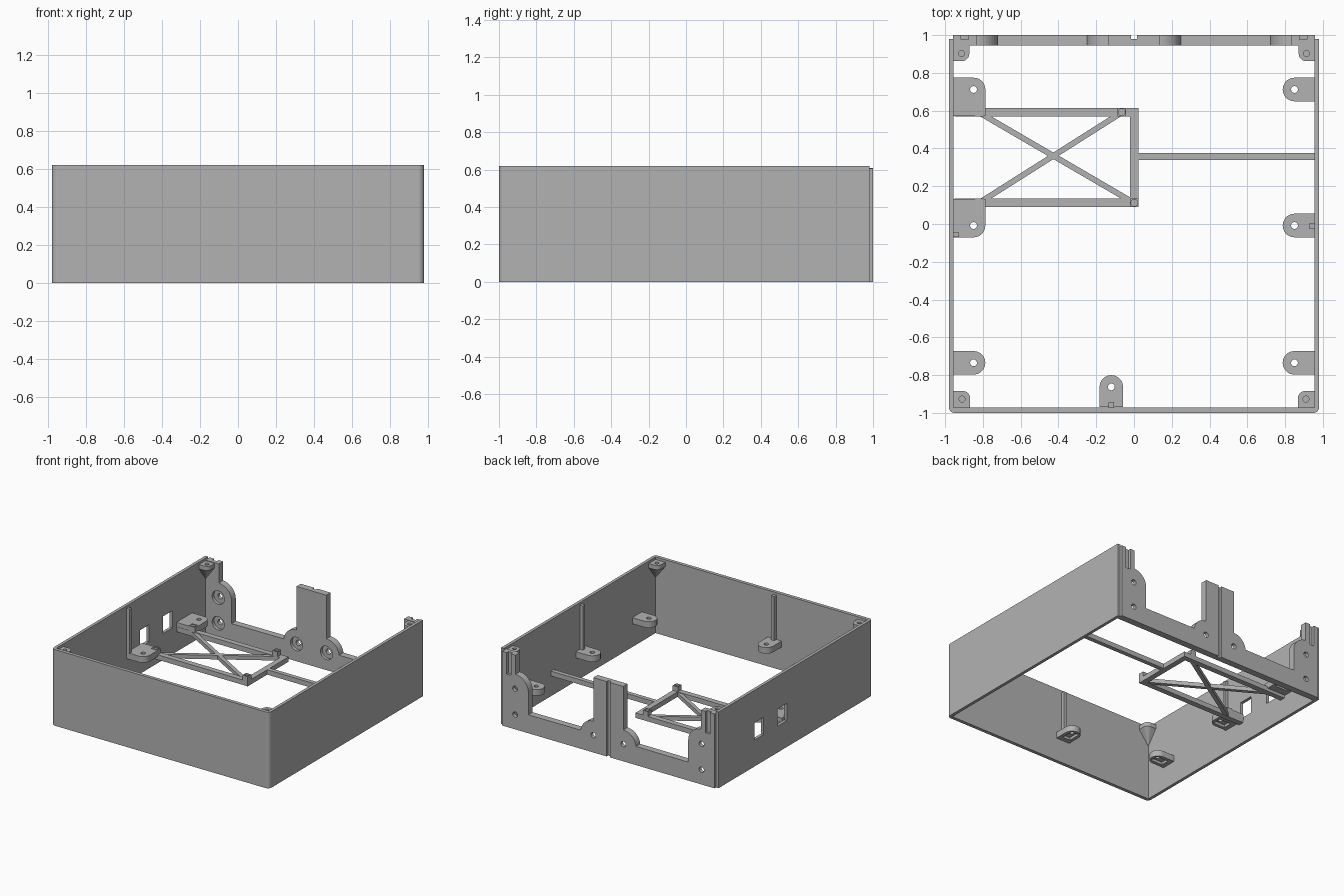
import bpy, bmesh
from math import sin, cos, pi, radians, atan2, hypot
from mathutils import Matrix, Vector

cube = bpy.data.objects.get("Cube")
if cube:
    bpy.data.objects.remove(cube, do_unlink=True)

gray = bpy.data.materials.new("plain gray")
gray.use_nodes = True
gray.diffuse_color = (0.45, 0.45, 0.45, 1)
gray.node_tree.nodes["Principled BSDF"].inputs["Base Color"].default_value = (0.45, 0.45, 0.45, 1)


def finish(name, bm):
    bmesh.ops.recalc_face_normals(bm, faces=bm.faces)
    mesh = bpy.data.meshes.new(name)
    bm.to_mesh(mesh)
    bm.free()
    mesh.materials.append(gray)
    ob = bpy.data.objects.new(name, mesh)
    bpy.context.collection.objects.link(ob)
    return ob


def prism(name, pts, lo, hi, axis="z"):
    """Extrude a closed outline along z, or an (x, z) outline along y."""
    put = (lambda a, b, h: (a, b, h)) if axis == "z" else (lambda a, b, h: (a, h, b))
    bm = bmesh.new()
    face = bm.faces.new([bm.verts.new(put(a, b, lo)) for a, b in pts])
    out = bmesh.ops.extrude_face_region(bm, geom=[face])
    verts = [v for v in out["geom"] if isinstance(v, bmesh.types.BMVert)]
    bmesh.ops.translate(bm, verts=verts, vec=put(0, 0, hi - lo))
    return finish(name, bm)


def box(name, x0, x1, y0, y1, z0, z1):
    return prism(name, [(x0, y0), (x1, y0), (x1, y1), (x0, y1)], z0, z1)


def arc(cx, cy, r, start, end, n=10):
    return [(cx + r * cos(radians(start + (end - start) * i / n)),
             cy + r * sin(radians(start + (end - start) * i / n))) for i in range(n + 1)]


def disc(x, y, r, lo, hi, axis="z"):
    return prism("cutter", arc(x, y, r, 0, 345, 23), lo, hi, axis)


def cut(ob, cutters):
    for c in cutters:
        mod = ob.modifiers.new("cut", "BOOLEAN")
        mod.operation, mod.solver, mod.object = "DIFFERENCE", "EXACT", c
    graph = bpy.context.evaluated_depsgraph_get()
    mesh = bpy.data.meshes.new_from_object(ob.evaluated_get(graph))
    ob.modifiers.clear()
    ob.data = mesh
    for c in cutters:
        bpy.data.objects.remove(c, do_unlink=True)


# Three-sided shell with rounded front corners and two side openings
H, W, T = 0.62, 0.98, 0.025
outer = arc(-W + 0.03, -0.97, 0.03, 180, 270, 5) + arc(W - 0.03, -0.97, 0.03, 270, 360, 5)
inner = [(W - T, 0.98), (W - T, -0.972), (T - W, -0.972), (T - W, 0.98)]
shell = prism("shell_walls", [(-W, 0.98)] + outer + [(W, 0.98)] + inner, 0, H)
cut(shell, [box("cutter", -1.1, -0.9, y, y + 0.12, 0.215, 0.355) for y in (0.1, 0.4)])

# Back plate: corner posts, low sill and centre post
half = [(0.957, 0), (0.957, 0.605), (0.835, 0.605), (0.835, 0.45)]
half += arc(0.84, 0.33, 0.12, 92, 180) + [(0.72, 0.15)]
half += arc(0.135, 0.14, 0.115, 6, 90) + [(0.135, 0.61)]
plate = prism("back_plate", half + [(-x, z) for x, z in reversed(half)], 0.945, 1.0, "y")
cutters = [box("cutter", -0.015, 0.015, 0.98, 1.1, -0.1, 0.7)]
for s in (-1, 1):
    cutters.append(box("cutter", s * 0.895 - 0.02, s * 0.895 + 0.02, 0.978, 1.1, 0.43, 0.7))
    for x, z in ((0.84, 0.12), (0.84, 0.33), (0.135, 0.14)):
        cutters.append(disc(s * x, z, 0.022, 0.9, 1.1, "y"))
        cutters.append(disc(s * x, z, 0.055, 0.9, 0.97, "y"))
cut(plate, cutters)


# Mounting tabs on the walls, rounded at the free end, with a pocket below
def mounting_tab(name, x, y, angle, square_side=0):
    r, length = 0.0625, 0.17
    pts = [(0, -r), (length - r, -r)] + arc(length - r, 0, r, -90, 90)[1:-1] + [(length - r, r), (0, r)]
    if square_side > 0:
        pts = [(0, -r)] + arc(length - r, 0, r, -90, 0) + [(length, 0.14), (0, 0.14)]
    elif square_side < 0:
        pts = [(0, -0.14), (length, -0.14)] + arc(length - r, 0, r, 0, 90) + [(0, r)]
    tab = prism(name, pts, 0.19, 0.24)
    cut(tab, [disc(length - r, 0, 0.018, 0.1, 0.3),
              box("cutter", 0.04, 0.145, -0.035, 0.035, 0.1, 0.212)])
    tab.data.transform(Matrix.Translation((x, y, 0)) @ Matrix.Rotation(angle, 4, "Z"))


inside = W - T + 0.002
for label, y, square in (("back", 0.712, -1), ("middle", -0.008, 1), ("front", -0.735, 0)):
    mounting_tab("right_%s_tab" % label, -inside, y, 0, square)
    mounting_tab("left_%s_tab" % label, inside, y, pi)
mounting_tab("front_wall_tab", -0.12, -0.97, pi / 2)

# Slim ribs rising from three of the tabs
box("left_rib", 0.927, inside, -0.025, 0.003, 0.2, 0.6)
box("right_rib", -inside, -0.927, -0.07, -0.045, 0.2, 0.6)
box("front_rib", -0.135, -0.107, -0.975, -0.942, 0.2, 0.6)


# Screw corners near the rim, each on a tapered support
def screw_corner(name, sx, sy, wall_y, size):
    pts = [(0, 0), (size, 0)] + arc(size - 0.04, size - 0.04, 0.04, 0, 90, 6) + [(0, size)]
    bm = bmesh.new()
    top = [bm.verts.new((a, b, 0.6)) for a, b in pts]
    low = [bm.verts.new((a, b, 0.565)) for a, b in pts]
    tip = bm.verts.new((0, 0, 0.45))
    bm.faces.new(top)
    for i in range(len(pts)):
        j = (i + 1) % len(pts)
        bm.faces.new((top[i], top[j], low[j], low[i]))
        bm.faces.new((low[i], low[j], tip))
    ob = finish(name, bm)
    cut(ob, [disc(size * 0.52, size * 0.52, 0.016, 0.54, 0.7)])
    ob.data.transform(Matrix.Translation((sx * inside, wall_y, 0)) @ Matrix.Diagonal((-sx, -sy, 1, 1)))
    if sx * sy < 0:
        ob.data.flip_normals()


for sx, side in ((-1, "right"), (1, "left")):
    screw_corner(side + "_front_screw_corner", sx, -1, -0.974, 0.09)
    screw_corner(side + "_back_screw_corner", sx, 1, 0.947, 0.085)

# Board carrier: bars, crossed braces and square bosses
box("carrier_back_bar", -0.95, 0.025, 0.57, 0.615, 0.165, 0.205)
box("carrier_front_bar", -0.95, 0.025, 0.09, 0.135, 0.165, 0.205)
box("carrier_side_bar", -0.02, 0.025, 0.09, 0.615, 0.165, 0.205)
box("carrier_link_bar", 0.02, 0.957, 0.34, 0.375, 0.165, 0.205)


def brace(name, a, b):
    d = Vector(b) - Vector(a)
    ob = box(name, 0, d.length, -0.015, 0.015, 0.167, 0.2)
    ob.data.transform(Matrix.Translation((*a, 0)) @ Matrix.Rotation(atan2(d.y, d.x), 4, "Z"))


brace("first_brace", (-0.82, 0.59), (0, 0.112))
brace("second_brace", (-0.82, 0.112), (-0.065, 0.59))
for i, (x, y) in enumerate(((-0.82, 0.592), (-0.82, 0.112), (-0.065, 0.592), (0.002, 0.112))):
    boss = box("carrier_boss_%d" % (i + 1), x - 0.023, x + 0.023, y - 0.023, y + 0.023, 0.165, 0.245)
    cut(boss, [disc(x, y, 0.018, 0.21, 0.3)])
